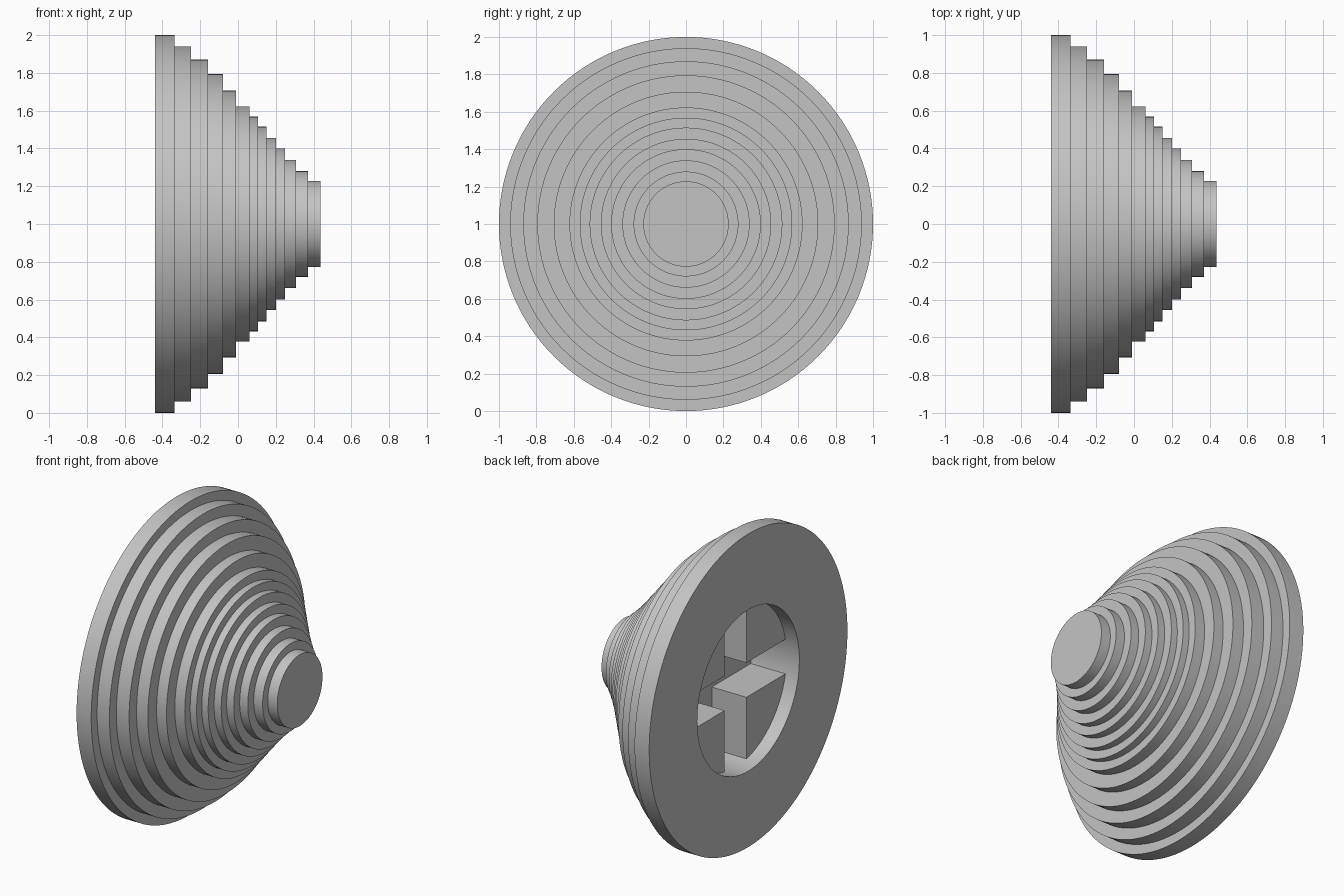
import bpy
import bmesh
from math import pi, cos, sin, asin, radians
from mathutils import Matrix, Vector

cube = bpy.data.objects.get("Cube")
if cube:
    bpy.data.objects.remove(cube, do_unlink=True)

grey = bpy.data.materials.new("plain grey")
grey.use_nodes = True
colour = (0.55, 0.55, 0.55, 1)
grey.diffuse_color = colour
grey.node_tree.nodes["Principled BSDF"].inputs["Base Color"].default_value = colour

BACK = -0.44            # flat rear plane of the cone
SOCKET_R = 0.515        # round socket in the rear
FLOOR = BACK + 0.335    # bottom of the socket
BLOCK_FACE = BACK + 0.09
GAP = 0.11              # half width of the cross-shaped slot
SEGMENTS = 128


def finish(name, bm):
    bmesh.ops.recalc_face_normals(bm, faces=bm.faces)
    mesh = bpy.data.meshes.new(name)
    bm.to_mesh(mesh)
    bm.free()
    mesh.materials.append(grey)
    obj = bpy.data.objects.new(name, mesh)
    obj.location.z = 1
    bpy.context.collection.objects.link(obj)
    bpy.ops.object.select_all(action="DESELECT")
    obj.select_set(True)
    bpy.context.view_layer.objects.active = obj
    bpy.ops.object.shade_smooth_by_angle(angle=radians(30))
    return obj


# Stepped cone: (end of step along x, radius), turned around the x axis
steps = [(-0.337, 1.0), (-0.25, 0.94), (-0.16, 0.87), (-0.08, 0.795),
         (-0.01, 0.707), (0.06, 0.623), (0.105, 0.568), (0.15, 0.515),
         (0.20, 0.455), (0.25, 0.40), (0.307, 0.34), (0.37, 0.28),
         (0.437, 0.228)]
profile = [(FLOOR, 0), (FLOOR, SOCKET_R), (BACK, SOCKET_R)]
start = BACK
for end, radius in steps:
    profile += [(start, radius), (end, radius)]
    start = end
profile.append((start, 0))

bm = bmesh.new()
verts = [bm.verts.new((x, 0, r)) for x, r in profile]
edges = [bm.edges.new(pair) for pair in zip(verts, verts[1:])]
bmesh.ops.spin(bm, geom=verts + edges, cent=(0, 0, 0), axis=(1, 0, 0),
               angle=2 * pi, steps=SEGMENTS, use_duplicate=False)
bmesh.ops.remove_doubles(bm, verts=bm.verts, dist=0.0001)
finish("stepped_cone", bm)

# Four quarter blocks inside the socket, leaving a cross-shaped slot
block_r = SOCKET_R + 0.005
a0 = asin(GAP / block_r)
arc = [a0 + (pi / 2 - 2 * a0) * i / 24 for i in range(25)]
outline = [(GAP, GAP)] + [(block_r * cos(a), block_r * sin(a)) for a in arc]
for n in range(4):
    bm = bmesh.new()
    face = bm.faces.new([bm.verts.new((BLOCK_FACE, y, z)) for y, z in outline])
    made = bmesh.ops.extrude_face_region(bm, geom=[face], use_keep_orig=True)
    moved = [v for v in made["geom"] if isinstance(v, bmesh.types.BMVert)]
    bmesh.ops.translate(bm, verts=moved, vec=Vector((FLOOR - BLOCK_FACE + 0.005, 0, 0)))
    bmesh.ops.rotate(bm, verts=bm.verts, cent=(0, 0, 0),
                     matrix=Matrix.Rotation(n * pi / 2, 3, "X"))
    finish(f"socket_block_{n + 1}", bm)
